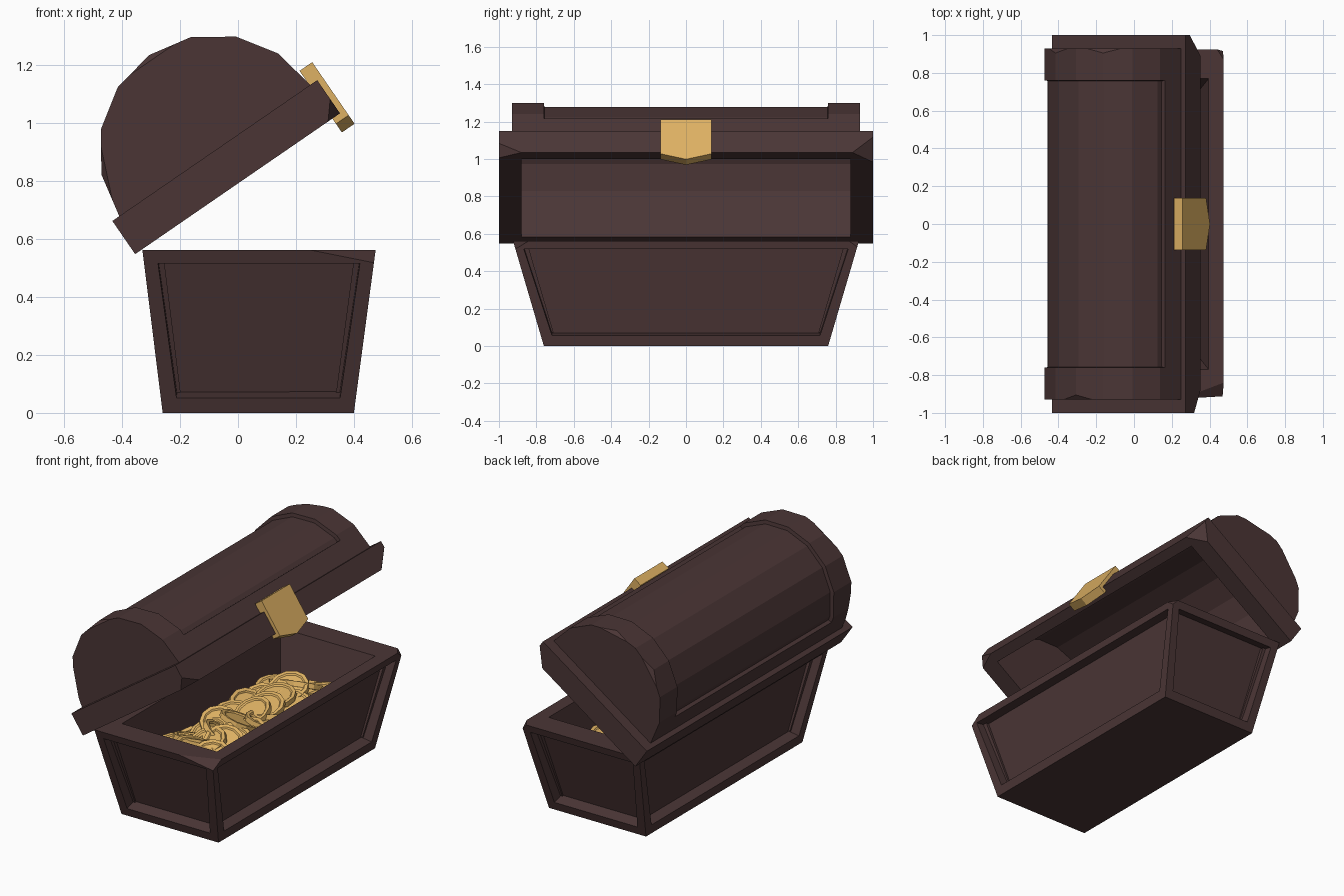
import bpy, bmesh, math, random
from mathutils import Vector, Matrix, Euler

if "Cube" in bpy.data.objects:
    bpy.data.objects.remove(bpy.data.objects["Cube"])

random.seed(4)


def material(name, rgb):
    m = bpy.data.materials.new(name)
    m.diffuse_color = (*rgb, 1)
    m.use_nodes = True
    m.node_tree.nodes["Principled BSDF"].inputs["Base Color"].default_value = m.diffuse_color
    return m


WOOD = material("dark brown wood", (0.069, 0.036, 0.036))
GOLD = material("gold", (0.73, 0.44, 0.125))
LID = Matrix.Translation((-0.355, 0, 0.548)) @ Matrix.Rotation(math.radians(-34.5), 4, 'Y')


def finish(name, bm, mat, matrix=None):
    me = bpy.data.meshes.new(name)
    bm.to_mesh(me)
    bm.free()
    me.materials.append(mat)
    ob = bpy.data.objects.new(name, me)
    bpy.context.collection.objects.link(ob)
    if matrix:
        ob.matrix_world = matrix
    return ob


def cut(bm, co, no):
    """Slice away everything on the normal side and cap the cut."""
    r = bmesh.ops.bisect_plane(bm, geom=bm.verts[:] + bm.edges[:] + bm.faces[:],
                               plane_co=co, plane_no=no, clear_outer=True)
    edges = [e for e in r['geom_cut'] if isinstance(e, bmesh.types.BMEdge)]
    bmesh.ops.holes_fill(bm, edges=edges, sides=0)


def chip(bm, corner, a, b, c):
    """Chip a corner off along the plane through three points."""
    a, b, c, corner = map(Vector, (a, b, c, corner))
    n = (b - a).cross(c - a).normalized()
    if n.dot(corner - a) < 0:
        n = -n
    cut(bm, a, n)


def rect(x0, x1, y, z):
    return [(x0, -y, z), (x1, -y, z), (x1, y, z), (x0, y, z)]


def bridge(bm, loops, closed=True):
    """Quads between successive point loops; returns vert loops and faces."""
    vs = [[bm.verts.new(p) for p in l] for l in loops]
    faces = []
    for a, b in zip(vs, vs[1:]):
        n = len(a)
        for i in range(n if closed else n - 1):
            j = (i + 1) % n
            faces.append(bm.faces.new((a[i], a[j], b[j], b[i])))
    return vs, faces


# Chest base: tapered box, hollow top, recessed panel on each side
bm = bmesh.new()
vs, faces = bridge(bm, [rect(-0.26, 0.40, 0.76, 0), rect(-0.33, 0.475, 0.925, 0.562),
                        rect(-0.25, 0.395, 0.77, 0.562), rect(-0.18, 0.315, 0.67, 0.25)])
bm.faces.new(vs[0][::-1])
bm.faces.new(vs[3])
sides = faces[:4]
bmesh.ops.recalc_face_normals(bm, faces=bm.faces[:])
bmesh.ops.inset_individual(bm, faces=sides, thickness=0.072)
bmesh.ops.inset_individual(bm, faces=sides, thickness=0.002, depth=-0.07)
chip(bm, (0.475, -0.925, 0.562), (0.25, -0.925, 0.562), (0.475, -0.84, 0.562), (0.468, -0.91, 0.52))
chip(bm, (0.475, 0.925, 0.562), (0.44, 0.925, 0.562), (0.475, 0.87, 0.562), (0.47, 0.91, 0.535))
finish("chest_base", bm, WOOD)

# Lid rim: rectangular frame with chipped front corners
W, H, CU = 0.858, 0.139, 0.429
bm = bmesh.new()
vs, _ = bridge(bm, [rect(0, W, 1, 0), rect(0, W, 1, H),
                    rect(0.062, W - 0.062, 0.88, H), rect(0.062, W - 0.062, 0.88, 0)])
for i in range(4):
    j = (i + 1) % 4
    bm.faces.new((vs[3][i], vs[3][j], vs[0][j], vs[0][i]))
bmesh.ops.recalc_face_normals(bm, faces=bm.faces[:])
chip(bm, (W, 1, 0), (W - 0.09, 1, 0), (W, 0.89, 0), (W, 1, 0.10))
chip(bm, (W, -1, 0), (W - 0.05, -1, 0), (W, -0.88, 0), (W, -1, 0.06))
finish("lid_rim", bm, WOOD, LID)


def arch(r, y):
    return [(CU + r * math.cos(k * math.pi / 8), y, H + r * math.sin(k * math.pi / 8))
            for k in range(9)]


# Lid dome: eight-sided arch with a recessed middle panel
bm = bmesh.new()
vs, faces = bridge(bm, [arch(0.4, y) for y in (-0.93, -0.88, 0.88, 0.93)], closed=False)
bm.faces.new(vs[0])
bm.faces.new(vs[3][::-1])
base = bm.faces.new((vs[0][0], vs[1][0], vs[2][0], vs[3][0],
                     vs[3][8], vs[2][8], vs[1][8], vs[0][8]))
bmesh.ops.recalc_face_normals(bm, faces=bm.faces[:])
bm.faces.remove(base)
panel = faces[8:16]
bmesh.ops.inset_region(bm, faces=panel, thickness=0.12, use_even_offset=True, use_boundary=True)
bmesh.ops.inset_region(bm, faces=panel, thickness=0.003, depth=-0.022,
                       use_even_offset=True, use_boundary=True)
# worn spots on the end edges
for k, s in ((4, -1), (7, -1), (3, 1), (5, 1)):
    a = k * math.pi / 8
    n = Vector((0.8 * math.cos(a), 0.6 * s, 0.8 * math.sin(a)))
    cut(bm, Vector(arch(0.4, 0.93 * s)[k]) - n * 0.015, n)
finish("lid_dome", bm, WOOD, LID)

# Lid interior: inward-facing arch
bm = bmesh.new()
vs, _ = bridge(bm, [arch(0.367, -0.88), arch(0.367, 0.88)], closed=False)
bm.faces.new(vs[0])
bm.faces.new(vs[1][::-1])
bmesh.ops.recalc_face_normals(bm, faces=bm.faces[:])
mid = max(bm.faces, key=lambda f: f.calc_center_median().z)
if mid.normal.z > 0:
    bmesh.ops.reverse_faces(bm, faces=bm.faces[:])
finish("lid_interior", bm, WOOD, LID)

# Latch: pointed plate on the rim front
bm = bmesh.new()
shape = [(-0.137, 0.2), (-0.137, -0.022), (0, -0.058), (0.137, -0.022), (0.137, 0.2)]
vs, _ = bridge(bm, [[(u, y, v) for y, v in shape] for u in (0.826, 0.879)])
bm.faces.new(vs[0])
bm.faces.new(vs[1])
bmesh.ops.recalc_face_normals(bm, faces=bm.faces[:])
finish("latch", bm, GOLD, LID)


def add_coin(bm, matrix):
    """Twelve-sided coin with a raised rim on both faces."""
    r = bmesh.ops.create_cone(bm, cap_ends=True, segments=12, radius1=0.115,
                              radius2=0.115, depth=0.03, matrix=matrix)
    caps = [f for f in {f for v in r['verts'] for f in v.link_faces} if len(f.verts) == 12]
    bmesh.ops.inset_individual(bm, faces=caps, thickness=0.02)
    bmesh.ops.inset_individual(bm, faces=caps, thickness=0.008, depth=-0.007)


# Coin heap: two jittered layers, highest along the middle
bm = bmesh.new()
for layer in range(2):
    for i in range(4 - layer):
        for j in range(9):
            x = -0.075 + (i + 0.5 * layer) * 0.10 + random.uniform(-0.02, 0.02)
            y = -0.52 + j * 0.13 + random.uniform(-0.03, 0.03)
            z = 0.34 + 0.065 * layer - 0.25 * abs(x - 0.07) + random.uniform(-0.02, 0.02)
            tilt = Euler((random.uniform(-0.5, 0.5), random.uniform(-0.3, 0.6),
                          random.uniform(0, 3)), 'ZYX')
            add_coin(bm, Matrix.Translation((x, y, z)) @ tilt.to_matrix().to_4x4())
finish("coins", bm, GOLD)
